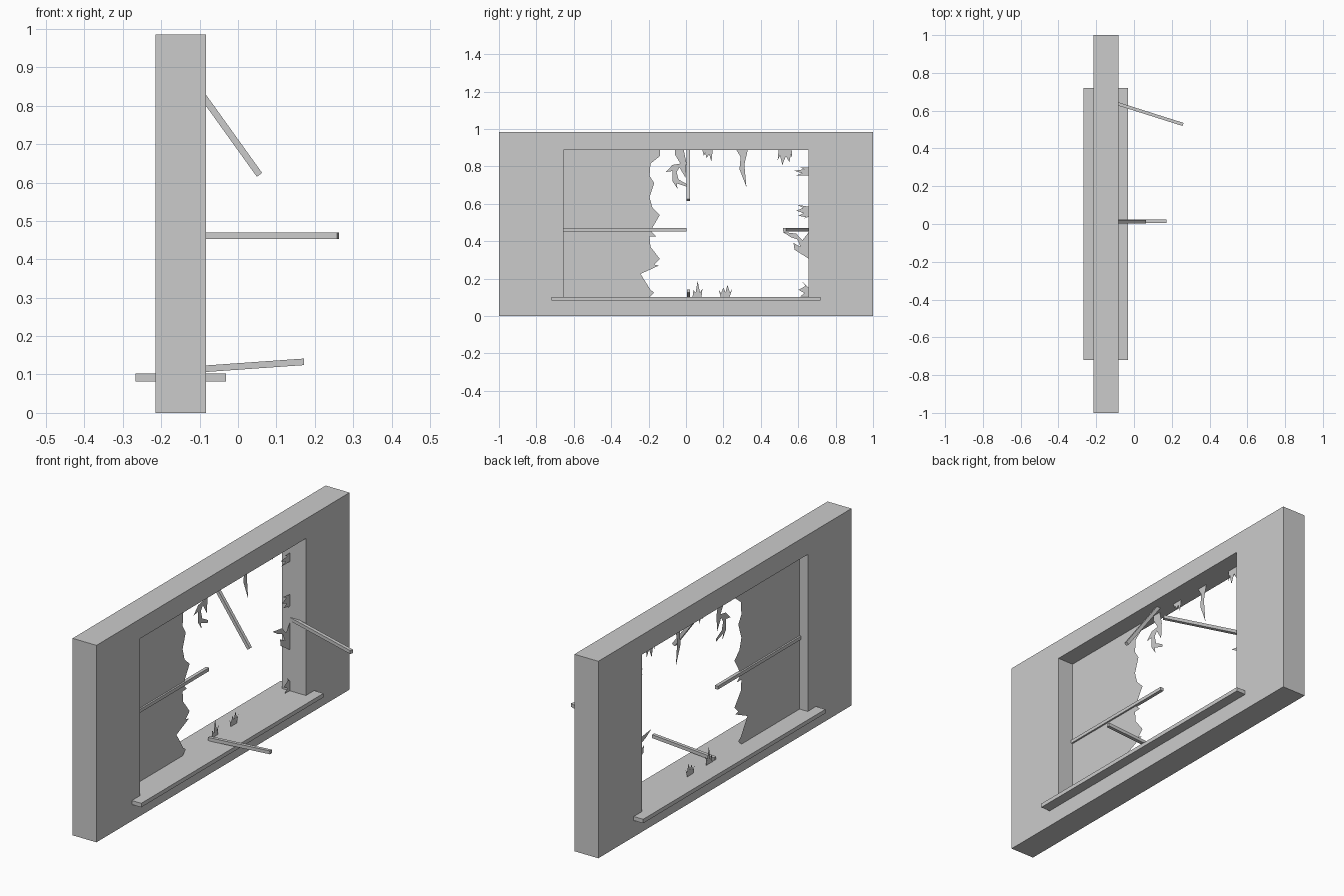
import bpy, bmesh
from mathutils import Vector

if "Cube" in bpy.data.objects:
    bpy.data.objects.remove(bpy.data.objects["Cube"])

GLASS_X = -0.17          # plane of the glass
LEFT, RIGHT, BOTTOM, TOP = -0.655, 0.655, 0.102, 0.887   # window opening
BAR = 0.017              # glazing bar thickness


def finish(name, bm):
    me = bpy.data.meshes.new(name)
    bm.to_mesh(me)
    bm.free()
    ob = bpy.data.objects.new(name, me)
    bpy.context.collection.objects.link(ob)
    return ob


def box(name, lo, hi):
    bm = bmesh.new()
    bmesh.ops.create_cube(bm, size=1)
    for v in bm.verts:
        v.co = Vector([l + (c + 0.5) * (h - l) for c, l, h in zip(v.co, lo, hi)])
    return finish(name, bm)


def bar(name, a, b):
    """Square bar running from a to b."""
    a, b = Vector(a), Vector(b)
    d = b - a
    bm = bmesh.new()
    bmesh.ops.create_cube(bm, size=1)
    bmesh.ops.scale(bm, verts=bm.verts, vec=(BAR, BAR, d.length))
    ob = finish(name, bm)
    ob.location = (a + b) / 2
    z = d.normalized()
    side = Vector((0, 1, 0)) if abs(z.y) < 0.2 else Vector((0, 0, 1))
    x = side.cross(z).normalized()
    y = z.cross(x)
    rot = bpy.context.scene.cursor.matrix.to_3x3()
    rot.col[0], rot.col[1], rot.col[2] = x, y, z
    ob.rotation_euler = rot.to_euler()
    return ob


def glass(name, pts):
    """Flat piece of glass from a (y, z) outline."""
    bm = bmesh.new()
    f = bm.faces.new([bm.verts.new((GLASS_X, y, z)) for y, z in pts])
    f.normal_update()
    if f.normal.x < 0:
        f.normal_flip()
    bmesh.ops.triangulate(bm, faces=[f])
    return finish(name, bm)


def splinter(name, edge, start, end, tips):
    """Cluster of points left in the frame: tips are (along edge, outward)."""
    prof = [(start, 0)]
    for i, t in enumerate(tips):
        if i:
            p = tips[i - 1]
            prof.append(((p[0] + t[0]) / 2, 0.5 * min(p[1], t[1])))
        prof.append(t)
    prof.append((end, 0))
    place = {"top": lambda u, v: (u, TOP - v),
             "bottom": lambda u, v: (u, BOTTOM + v),
             "right": lambda u, v: (RIGHT - v, u)}[edge]
    glass(name, [place(u, v) for u, v in prof])


# wall with rectangular opening
bm = bmesh.new()
outer = [(-1, 0), (1, 0), (1, 0.985), (-1, 0.985)]
inner = [(LEFT, 0.092), (RIGHT, 0.092), (RIGHT, TOP), (LEFT, TOP)]
vo = [bm.verts.new((-0.215, *p)) for p in outer]
vi = [bm.verts.new((-0.215, *p)) for p in inner]
for i in range(4):
    j = (i + 1) % 4
    bm.faces.new((vo[i], vo[j], vi[j], vi[i]))
ext = bmesh.ops.extrude_face_region(bm, geom=bm.faces[:], use_keep_orig=True)
moved = [g for g in ext["geom"] if isinstance(g, bmesh.types.BMVert)]
bmesh.ops.translate(bm, verts=moved, vec=(0.132, 0, 0))
bmesh.ops.recalc_face_normals(bm, faces=bm.faces)
finish("wall", bm)

# sill passing through the wall
box("sill", (-0.267, -0.72, 0.082), (-0.031, 0.72, BOTTOM))

# broken glazing bars
bar("left_bar", (GLASS_X, LEFT, 0.461), (GLASS_X, 0.003, 0.461))
bar("top_bar", (-0.14, 0.012, 0.893), (0.056, 0.012, 0.62))
bar("right_bar", (GLASS_X, 0.663, 0.461), (0.26, 0.527, 0.461))
bar("bottom_bar", (GLASS_X, 0.014, 0.109), (0.172, 0.014, 0.133))

# large remaining pane with jagged edge
glass("broken_pane", [
    (LEFT, BOTTOM), (LEFT, TOP), (-0.14, TOP), (-0.14, 0.855), (-0.19, 0.815),
    (-0.195, 0.75), (-0.17, 0.71), (-0.195, 0.635), (-0.18, 0.58), (-0.14, 0.54),
    (-0.19, 0.455), (-0.16, 0.425), (-0.195, 0.424), (-0.19, 0.37), (-0.14, 0.305),
    (-0.17, 0.275), (-0.145, 0.27), (-0.243, 0.225), (-0.19, 0.14), (-0.17, 0.125),
    (-0.195, BOTTOM)])

# large hanging shards
glass("branching_shard", [
    (-0.06, TOP), (-0.012, TOP), (0.002, 0.82), (-0.003, 0.74), (-0.035, 0.795),
    (-0.05, 0.77), (-0.04, 0.73), (0.005, 0.705), (0.008, 0.69), (-0.05, 0.71),
    (-0.045, 0.68), (-0.072, 0.72), (-0.072, 0.775), (-0.108, 0.77),
    (-0.072, 0.808), (-0.03, 0.815), (-0.06, 0.865)])
glass("long_shard", [(0.27, TOP), (0.33, TOP), (0.312, 0.81), (0.323, 0.69),
                     (0.286, 0.785), (0.292, 0.85)])
glass("side_shard", [
    (RIGHT, 0.45), (RIGHT, 0.307), (0.58, 0.355), (0.575, 0.39), (0.613, 0.37),
    (0.595, 0.41), (0.56, 0.422), (0.516, 0.45), (0.59, 0.44), (0.622, 0.405),
    (0.65, 0.44)])

# small splinters around the opening
splinter("top_splinter_a", "top", 0.088, 0.142,
         [(0.095, 0.03), (0.11, 0.043), (0.137, 0.064), (0.142, 0.032)])
splinter("top_splinter_b", "top", 0.495, 0.565,
         [(0.49, 0.054), (0.515, 0.08), (0.553, 0.064), (0.568, 0.043)])
splinter("bottom_splinter_a", "bottom", 0.035, 0.083,
         [(0.04, 0.04), (0.062, 0.086), (0.088, 0.045)])
splinter("bottom_splinter_b", "bottom", 0.185, 0.233,
         [(0.175, 0.038), (0.2, 0.05), (0.222, 0.064), (0.248, 0.045)])
splinter("side_splinter_a", "right", 0.75, 0.793,
         [(0.75, 0.07), (0.777, 0.075), (0.793, 0.043)])
splinter("side_splinter_b", "right", 0.53, 0.585,
         [(0.52, 0.027), (0.536, 0.053), (0.563, 0.064), (0.594, 0.06)])
splinter("side_splinter_c", "right", 0.103, 0.15,
         [(0.105, 0.043), (0.14, 0.053), (0.182, 0.032)])
